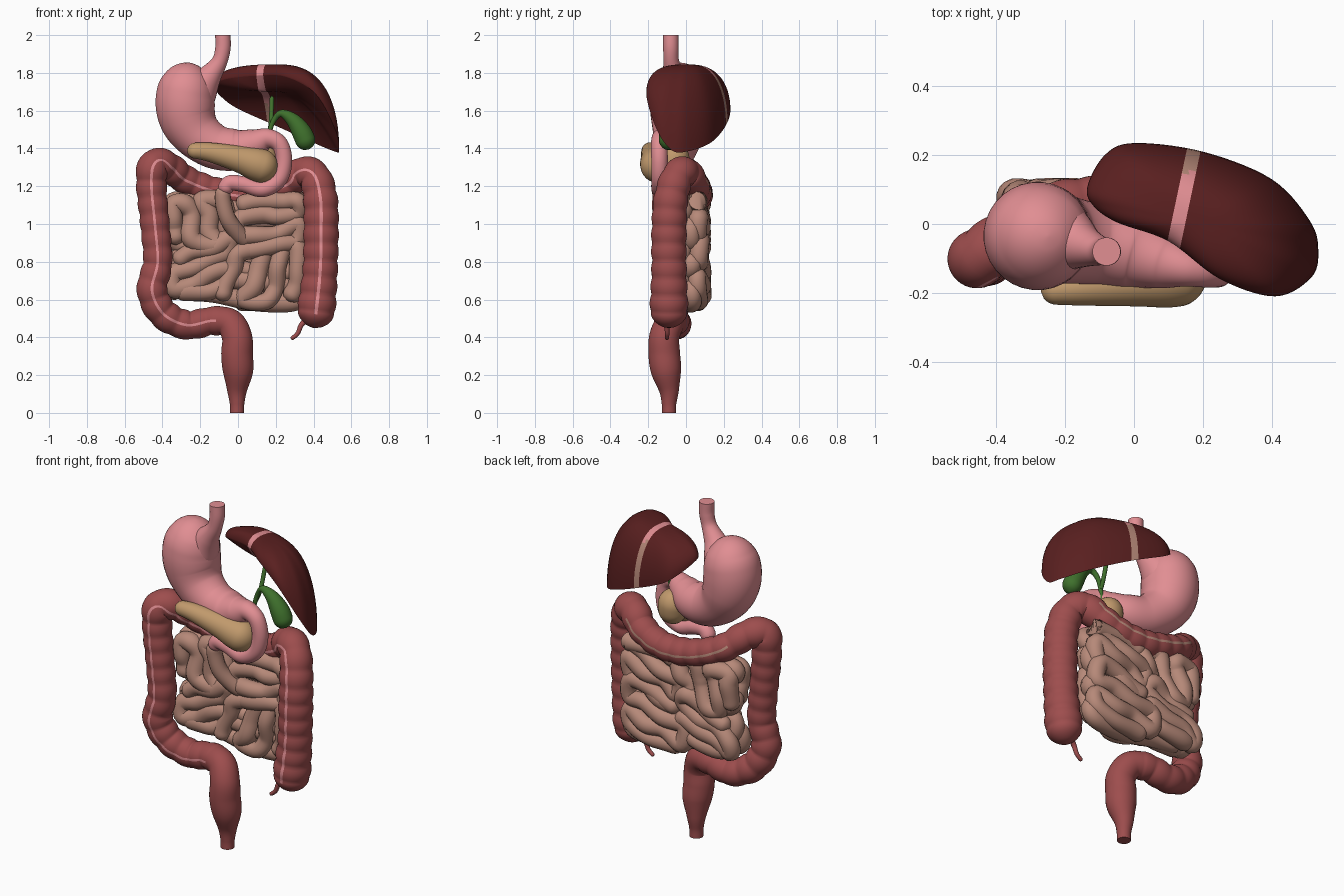
import bpy, bmesh, math, random
from mathutils import Vector

if "Cube" in bpy.data.objects:
    bpy.data.objects.remove(bpy.data.objects["Cube"])

random.seed(11)


def material(name, rgb):
    m = bpy.data.materials.new(name)
    m.diffuse_color = (*rgb, 1)
    m.use_nodes = True
    m.node_tree.nodes["Principled BSDF"].inputs["Base Color"].default_value = m.diffuse_color
    return m


PINK = material("stomach pink", (0.75, 0.27, 0.29))
COLON = material("colon red", (0.34, 0.075, 0.075))
LIVER = material("liver maroon", (0.1, 0.014, 0.014))
BEIGE = material("intestine beige", (0.47, 0.25, 0.19))
TAN = material("pancreas tan", (0.53, 0.32, 0.15))
GREEN = material("gall green", (0.05, 0.165, 0.026))


def spline(pts, n, closed=False):
    """Catmull-Rom through points of any dimension."""
    p = [Vector(q) for q in pts]
    p = [p[-1]] + p + [p[0], p[1]] if closed else [2 * p[0] - p[1]] + p + [2 * p[-1] - p[-2]]
    out = []
    for a, b, c, d in zip(p, p[1:], p[2:], p[3:]):
        for i in range(n):
            t = i / n
            out.append(0.5 * (2 * b + (c - a) * t + (2 * a - 5 * b + 4 * c - d) * t * t
                              + (3 * b - a - 3 * c + d) * t ** 3))
    return out if closed else out + [p[-2]]


def finish(name, bm, mats):
    bmesh.ops.recalc_face_normals(bm, faces=bm.faces[:])
    me = bpy.data.meshes.new(name)
    bm.to_mesh(me)
    bm.free()
    for m in mats:
        me.materials.append(m)
    ob = bpy.data.objects.new(name, me)
    bpy.context.collection.objects.link(ob)
    bpy.context.view_layer.objects.active = ob
    ob.select_set(True)
    bpy.ops.object.shade_smooth_by_angle(angle=math.radians(50))
    ob.select_set(False)
    return ob


def tube(name, pts, mats, sides=20, n=10, ends=(True, True), ripple=None, rule=None):
    """Sweep a circle along (x, y, z, radius) points; ends=True rounds that end."""
    s = spline(pts, n)
    pos = [v.to_3d() for v in s]
    dist = [0]
    for a, b in zip(pos, pos[1:]):
        dist.append(dist[-1] + (b - a).length)
    bm = bmesh.new()
    rings = []
    for i, v in enumerate(s):
        t = (pos[min(i + 1, len(s) - 1)] - pos[max(i - 1, 0)]).normalized()
        side = t.cross(Vector((0, 1, 0))).normalized()
        front = side.cross(t)
        if front.y > 0:
            front = -front
        r = max(v[3], 0.004)
        if ripple:
            r *= ripple(pos[i], dist[i])
        for flag, d in zip(ends, (dist[i], dist[-1] - dist[i])):
            if flag and d < r:
                r *= max(0.05, math.sqrt(1 - (1 - d / r) ** 2))
        rings.append([bm.verts.new(pos[i] + r * (front * math.cos(a) + side * math.sin(a)))
                      for a in ((k + 0.5) * math.tau / sides for k in range(sides))])
    for i, (a, b) in enumerate(zip(rings, rings[1:])):
        for k in range(sides):
            j = (k + 1) % sides
            f = bm.faces.new((a[k], a[j], b[j], b[k]))
            if rule:
                f.material_index = rule(pos[i], k)
    bm.faces.new(rings[0])
    bm.faces.new(rings[-1])
    return finish(name, bm, mats)


# Oesophagus, stomach and duodenum
tube("oesophagus", [(-.08, -.08, 2, .041), (-.08, -.08, 1.93, .041), (-.098, -.078, 1.86, .042),
                    (-.145, -.065, 1.79, .062), (-.2, -.045, 1.72, .1), (-.265, -.035, 1.63, .13)],
     [PINK], 28, ends=(False, True))
tube("stomach_and_duodenum", [
    (-.25, -.035, 1.853, .12), (-.265, -.035, 1.77, .143), (-.28, -.035, 1.65, .157),
    (-.262, -.035, 1.55, .15), (-.205, -.045, 1.465, .13), (-.11, -.06, 1.405, .117),
    (0, -.08, 1.395, .108), (.09, -.11, 1.425, .08), (.16, -.13, 1.452, .053), (.222, -.14, 1.42, .045),
    (.243, -.14, 1.33, .044), (.215, -.14, 1.235, .044), (.13, -.14, 1.185, .043),
    (.03, -.13, 1.21, .042), (-.045, -.12, 1.215, .042), (-.08, -.11, 1.16, .042)], [PINK], 32, n=14)

# Pancreas with a thicker head reaching back
tube("pancreas", [(-.27, -.195, 1.39, .038), (-.16, -.187, 1.382, .05), (0, -.17, 1.345, .07),
                  (.1, -.155, 1.315, .088), (.205, -.135, 1.28, .088)], [TAN], 28, n=16)
tube("pancreas_head", [(.11, -.06, 1.43, .075), (.13, -.065, 1.33, .082), (.13, -.08, 1.23, .07)], [TAN], 24)

# Gallbladder and ducts
tube("gallbladder", [(.15, -.09, 1.38, .012), (.165, -.08, 1.48, .012), (.19, -.08, 1.55, .014),
                     (.23, -.09, 1.585, .02), (.29, -.09, 1.55, .038), (.34, -.09, 1.48, .053),
                     (.375, -.09, 1.395, .052)], [GREEN], 20, n=14)
tube("liver_duct", [(.165, -.08, 1.48, .011), (.175, -.04, 1.55, .012), (.18, .0, 1.68, .012)], [GREEN], 12)


# Colon with haustra bulges and light muscle bands
def haustra(p, d):
    if abs(p.x) < .1 and p.z < .52:
        return 1
    return 0.95 + 0.085 * abs(math.sin(math.pi * d / .09))


def bands(p, k):
    if p.z < .52 and p.x > -.1:
        return 0
    if k == 35:
        return 1
    return 2 if k == 17 and p.y > .02 else 0


tube("colon", [
    (.40, -.09, .45, .09), (.415, -.09, .55, .1), (.435, -.09, .75, .092), (.44, -.09, .95, .092),
    (.437, -.08, 1.13, .09), (.405, -.045, 1.25, .085), (.335, .0, 1.27, .083), (.26, .04, 1.21, .078),
    (.14, .06, 1.16, .075), (0, .065, 1.15, .075), (-.15, .06, 1.18, .075), (-.28, .03, 1.235, .075),
    (-.375, -.04, 1.305, .08), (-.445, -.095, 1.31, .084), (-.458, -.1, 1.2, .08), (-.44, -.1, 1.0, .077),
    (-.425, -.1, .8, .077), (-.455, -.1, .65, .08), (-.395, -.075, .525, .08), (-.27, -.05, .465, .076),
    (-.14, -.055, .487, .075), (-.045, -.085, .475, .077), (-.005, -.115, .4, .08), (-.005, -.115, .31, .084),
    (0, -.105, .22, .08), (-.005, -.09, .12, .053), (-.005, -.09, .05, .039), (-.005, -.09, 0, .037)],
    [COLON, PINK, BEIGE], 36, n=14, ends=(True, False), ripple=haustra, rule=bands)
tube("appendix", [(.37, -.09, .5, .016), (.335, -.1, .465, .014), (.315, -.1, .42, .012),
                  (.28, -.1, .39, .011)], [COLON], 12)

# Small intestine: the first loop, then folded patches in a front and a back layer
tube("jejunum_start", [(-.075, -.11, 1.2, .04), (-.08, -.105, 1.13, .043), (-.055, -.09, 1.03, .044),
                       (0, -.05, .95, .045), (.06, -.01, .9, .045)], [BEIGE], 18)


def folds(name, cx, cz, w, h, y, upright, tilt, rows=4):
    pts = []
    for i in range(rows):
        v = -1 + 2 * i / (rows - 1)
        for j in (-1, -.35, .35, 1):
            u = j if i % 2 == 0 else -j
            a, b = (v, u) if upright else (u, v)
            x = cx + w * a + (tilt * h * b if upright else 0) + random.uniform(-.02, .02)
            z = cz + h * b + (0 if upright else tilt * w * a) + random.uniform(-.02, .02)
            low = .645 if x < -.15 else .59
            pts.append((max(-.34, min(.315, x)), y + random.uniform(-.014, .014),
                        max(low, min(1.12, z)), random.uniform(.045, .055)))
    tube(name, pts, [BEIGE], 16, n=7)


PATCHES = [(.165, 1.0, .16, .125, False, .15), (-.2, 1.0, .15, .12, True, -.3),
           (-.2, .75, .15, .11, False, .35), (.14, .72, .18, .14, True, .3)]
for i, (cx, cz, w, h, up, tilt) in enumerate(PATCHES):
    folds(f"small_intestine_front_{i + 1}", cx, cz, w, h, -.02, up, tilt)
    folds(f"small_intestine_back_{i + 1}", cx, cz, w, h, .07, i == 1, .3 if i % 2 else .4)
folds("small_intestine_middle", -.01, .86, .31, .24, .02, False, -.12, 7)

# Liver: domed top and hollow underside lofted from a rim, thin band across it
RIM = [(-.135, .11, 1.73), (-.085, .2, 1.67), (0, .235, 1.61), (.2, .21, 1.52), (.4, .13, 1.43),
       (.51, .01, 1.385), (.535, -.075, 1.39), (.515, -.155, 1.5), (.41, -.21, 1.69), (.25, -.16, 1.78),
       (.1, -.05, 1.785), (-.05, .005, 1.77), (-.12, .055, 1.745)]
rim = spline(RIM, 7, True)
N, R = len(rim), 18
bm = bmesh.new()


def liver_ring(r, top):
    ring = []
    for p in rim:
        lift = (1.845 - p.z) * math.sqrt(1 - r ** 2.7) if top else (1.70 - p.z) * (1 - r * r)
        ring.append(bm.verts.new((.2 + (p.x - .2) * r, p.y * r, p.z + lift)))
    return ring


radii = [math.sin(math.pi / 2 * i / R) for i in range(1, R)]
rings = [liver_ring(r, True) for r in radii] + [liver_ring(1, True)] + [liver_ring(r, False) for r in radii[::-1]]
for a, b in zip(rings, rings[1:]):
    for k in range(N):
        bm.faces.new((a[k], a[(k + 1) % N], b[(k + 1) % N], b[k]))
for ring, z in ((rings[0], 1.845), (rings[-1], 1.70)):
    c = bm.verts.new((.2, 0, z))
    for k in range(N):
        bm.faces.new((ring[k], ring[(k + 1) % N], c))
across = Vector((.26, -.055, 0)).normalized()
centre = Vector((.145, .08, 0))
for s in (-.02, .02):
    bmesh.ops.bisect_plane(bm, geom=bm.verts[:] + bm.edges[:] + bm.faces[:],
                           plane_co=centre + across * s, plane_no=across)
for f in bm.faces:
    c = f.calc_center_median()
    if abs((c - centre).dot(across)) < .02:
        f.material_index = 2 if c.y > .15 else 1
finish("liver", bm, [LIVER, PINK, BEIGE])
